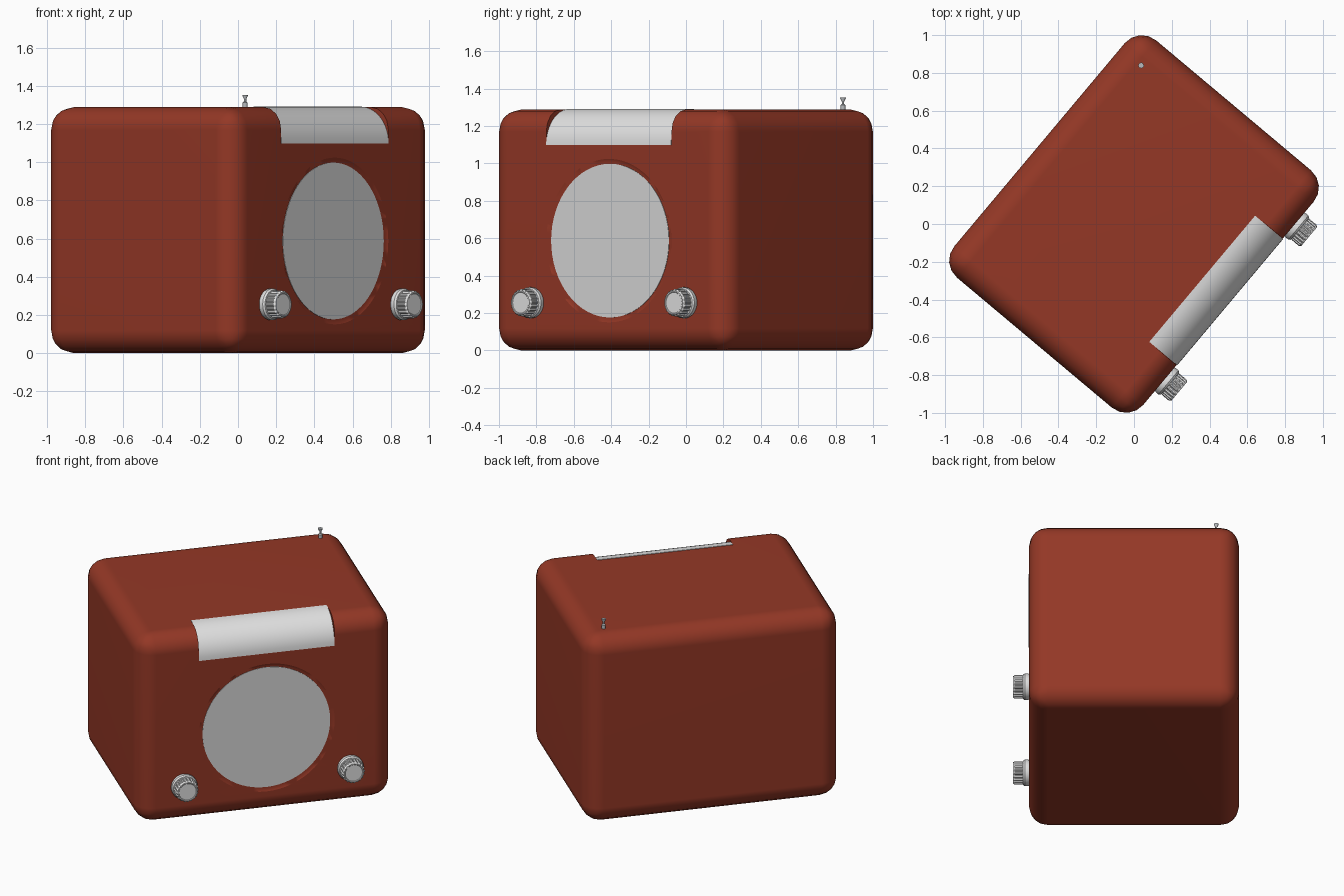
import bpy, bmesh, math
from mathutils import Matrix, Vector

if "Cube" in bpy.data.objects:
    bpy.data.objects.remove(bpy.data.objects["Cube"])

# Main dimensions: half width, half depth, height, edge radius
W, D, H, R = 0.82, 0.653, 1.288, 0.118
MID = 0.01                                   # centre line of the front fittings
TURN = Matrix.Rotation(math.radians(50), 4, 'Z')
FRONT = Matrix.Rotation(math.radians(90), 4, 'X')   # local z becomes -y


def material(name, rgb, rough=0.5):
    m = bpy.data.materials.new(name)
    m.use_nodes = True
    m.diffuse_color = (*rgb, 1)
    bsdf = m.node_tree.nodes["Principled BSDF"]
    bsdf.inputs["Base Color"].default_value = (*rgb, 1)
    bsdf.inputs["Roughness"].default_value = rough
    return m


red = material("brick_red", (0.296, 0.039, 0.019))
grey = material("speaker_grey", (0.70, 0.70, 0.70))
silver = material("light_silver", (0.76, 0.76, 0.76))
steel = material("steel_grey", (0.48, 0.50, 0.52))


def finish(name, bm, mat, angle=30):
    """Turn the part into place and make a smooth-shaded object."""
    bmesh.ops.recalc_face_normals(bm, faces=bm.faces)
    bm.transform(TURN)
    me = bpy.data.meshes.new(name)
    bm.to_mesh(me)
    bm.free()
    me.materials.append(mat)
    ob = bpy.data.objects.new(name, me)
    bpy.context.collection.objects.link(ob)
    smooth(ob, angle)
    return ob


def smooth(ob, angle=30):
    bpy.ops.object.select_all(action='DESELECT')
    ob.select_set(True)
    bpy.context.view_layer.objects.active = ob
    bpy.ops.object.shade_smooth_by_angle(angle=math.radians(angle))


def lathe(name, profile, place, mat, seg=32, angle=30):
    """Revolve (radius, height, ridge depth) points about local z."""
    bm = bmesh.new()
    rings = []
    for r, h, ridge in profile:
        ring = []
        for i in range(seg):
            a = math.tau * i / seg
            rr = r - ridge * (i // 2 % 2)
            ring.append(bm.verts.new((rr * math.cos(a), rr * math.sin(a), h)))
        rings.append(ring)
    for a, b in zip(rings, rings[1:]):
        for i in range(seg):
            j = (i + 1) % seg
            bm.faces.new((a[i], a[j], b[j], b[i]))
    bm.faces.new(rings[0])
    bm.faces.new(rings[-1])
    bm.transform(place)
    return finish(name, bm, mat, angle)


def prism(name, outline, half, mat):
    """Extrude a (depth, height) outline along the width."""
    bm = bmesh.new()
    face = bm.faces.new([bm.verts.new((MID - half, -n, z)) for n, z in outline])
    ext = bmesh.ops.extrude_face_region(bm, geom=[face])
    moved = [v for v in ext["geom"] if isinstance(v, bmesh.types.BMVert)]
    bmesh.ops.translate(bm, verts=moved, vec=(2 * half, 0, 0))
    return finish(name, bm, mat)


def arc(radius, grow=0.0, steps=12):
    """Quarter round that replaces the top front edge."""
    return [(D - radius + (radius + grow) * math.sin(t),
             H - radius + (radius + grow) * math.cos(t))
            for t in (math.pi / 2 * i / steps for i in range(steps + 1))]


# Cabinet: rounded box
bm = bmesh.new()
bmesh.ops.create_cube(bm, size=1)
bmesh.ops.scale(bm, verts=bm.verts, vec=(2 * W, 2 * D, H))
bmesh.ops.translate(bm, verts=bm.verts, vec=(0, 0, H / 2))
bmesh.ops.bevel(bm, geom=bm.edges[:], offset=R, segments=4, profile=0.5,
                affect='EDGES', clamp_overlap=True)
cabinet = finish("cabinet", bm, red)

# Cutters for the speaker recess and the top front panel
SPEAKER = Matrix.Translation((MID, -D, 0.587)) @ FRONT
PANEL = 0.19
cutters = [
    lathe("speaker_cutter", [(0.41, -0.012, 0), (0.437, 0, 0), (0.46, 0.02, 0)],
          SPEAKER, red, 64),
    prism("panel_cutter", arc(PANEL) + [(D + 0.1, H - PANEL), (D + 0.1, H + 0.1),
                                        (D - PANEL, H + 0.1)], 0.437, red),
]
for c in cutters:
    mod = cabinet.modifiers.new("cut", 'BOOLEAN')
    mod.operation, mod.solver, mod.object = 'DIFFERENCE', 'EXACT', c
    bpy.context.view_layer.objects.active = cabinet
    bpy.ops.object.modifier_apply(modifier=mod.name)
    bpy.data.objects.remove(c)
smooth(cabinet)
weighted = cabinet.modifiers.new("even_normals", 'WEIGHTED_NORMAL')
weighted.keep_sharp = True

# Curved panel set over the top front edge
prism("top_front_panel", arc(PANEL, 0.003) + arc(PANEL, -0.01)[::-1], 0.436, silver)

# Speaker disc in its recess
lathe("speaker_disc", [(0.411, -0.014, 0), (0.411, -0.009, 0)], SPEAKER, grey, 64)

# Two control knobs: stepped flange and ridged cap
for side, label in ((-1, "right"), (1, "left")):
    place = Matrix.Translation((MID + side * 0.535, -D, 0.255)) @ FRONT
    lathe(label + "_knob_flange",
          [(0.076, -0.01, 0), (0.083, 0.008, 0), (0.083, 0.026, 0),
           (0.076, 0.036, 0), (0.062, 0.038, 0)], place, silver, 40)
    lathe(label + "_knob_cap",
          [(0.066, 0.034, 0), (0.073, 0.04, 0.006), (0.073, 0.09, 0.006),
           (0.064, 0.1, 0), (0.058, 0.1, 0), (0.055, 0.097, 0)],
          place, silver, 80, 20)

# Small peg on the top at the rear
lathe("top_peg", [(0.013, -0.01, 0), (0.013, 0.024, 0), (0.006, 0.03, 0),
                  (0.006, 0.042, 0), (0.015, 0.06, 0), (0.015, 0.064, 0)],
      Matrix.Translation((0.667, 0.511, H)), steel, 16)
